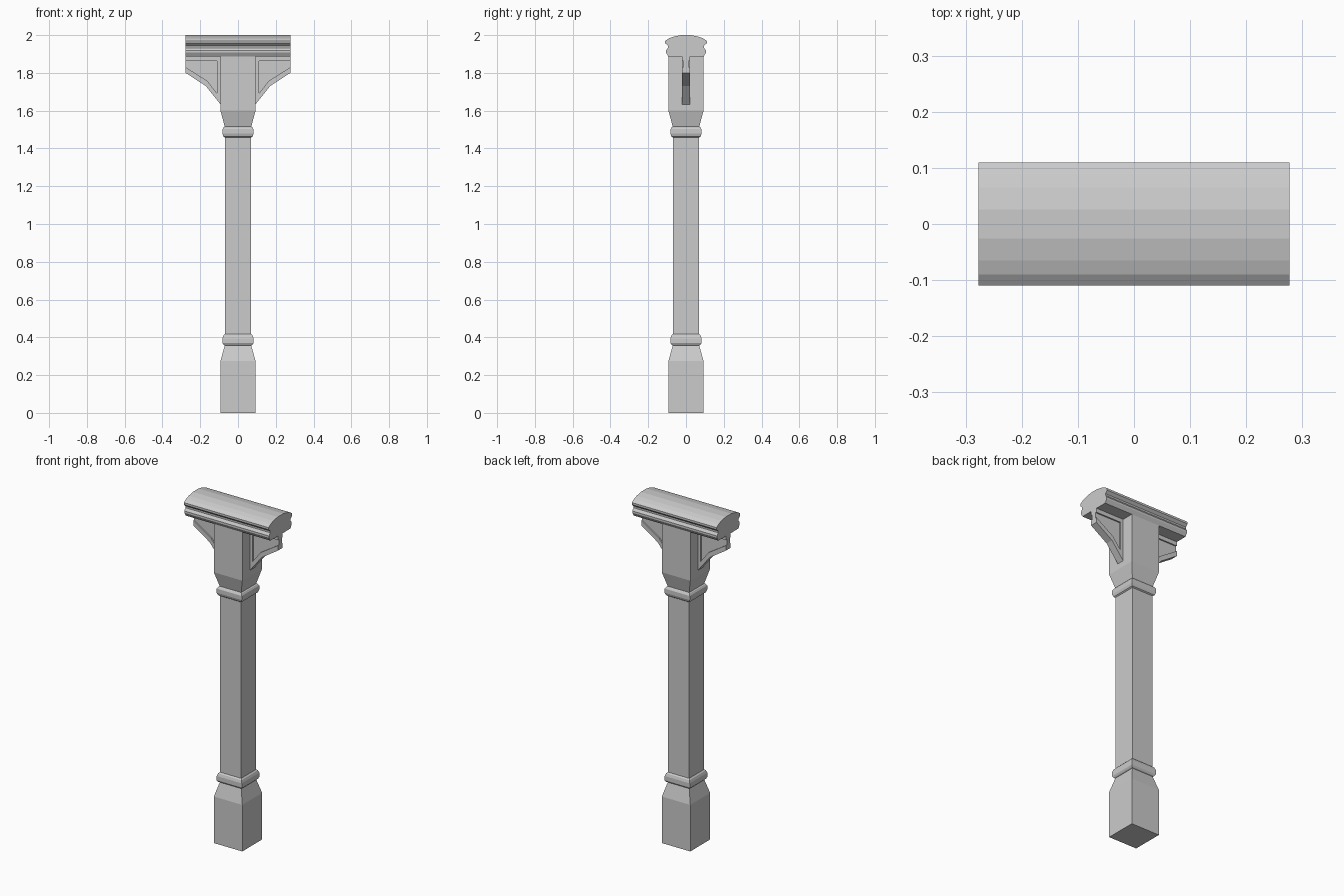
import bpy, bmesh

if "Cube" in bpy.data.objects:
    bpy.data.objects.remove(bpy.data.objects["Cube"])


def finish(name, bm):
    bmesh.ops.recalc_face_normals(bm, faces=bm.faces)
    me = bpy.data.meshes.new(name)
    bm.to_mesh(me)
    bm.free()
    ob = bpy.data.objects.new(name, me)
    bpy.context.collection.objects.link(ob)
    return ob


def square_turning(name, profile):
    """Stack square rings given as (half width, z)."""
    bm = bmesh.new()
    rings = [[bm.verts.new((sx * h, sy * h, z))
              for sx, sy in ((-1, -1), (1, -1), (1, 1), (-1, 1))]
             for h, z in profile]
    for a, b in zip(rings, rings[1:]):
        for i in range(4):
            j = (i + 1) % 4
            bm.faces.new((a[i], a[j], b[j], b[i]))
    bm.faces.new(rings[0])
    bm.faces.new(rings[-1])
    return finish(name, bm)


def prism(name, points, start, end):
    """Extrude a closed outline of 3D points from offset start to offset end."""
    bm = bmesh.new()
    a, b = [[bm.verts.new([p[k] + o[k] for k in range(3)]) for p in points]
            for o in (start, end)]
    n = len(points)
    for i in range(n):
        j = (i + 1) % n
        bm.faces.new((a[i], a[j], b[j], b[i]))
    bm.faces.new(a)
    bm.faces.new(b)
    return finish(name, bm)


# Square post: base block, collars, shaft and head block
square_turning("post", [
    (0.093, 0.0), (0.093, 0.275), (0.07, 0.357),
    (0.076, 0.36), (0.082, 0.37), (0.082, 0.395), (0.077, 0.41), (0.07, 0.417),
    (0.07, 1.458), (0.077, 1.463), (0.082, 1.478), (0.082, 1.502),
    (0.076, 1.512), (0.07, 1.515),
    (0.093, 1.60), (0.093, 1.89)])

# Moulded rail cap running along x
half = [(0.026, 2.0), (0.065, 1.992), (0.09, 1.983), (0.11, 1.969),
        (0.11, 1.957), (0.095, 1.943), (0.095, 1.933), (0.106, 1.918),
        (0.106, 1.907), (0.093, 1.886)]
outline = half + [(-y, z) for y, z in reversed(half)]
prism("rail_cap", [(0, y, z) for y, z in outline], (-0.277, 0, 0), (0.277, 0, 0))

# Brackets: a raised rim around a thinner web panel
full = [(0.09, 1.888), (0.277, 1.888), (0.277, 1.80), (0.17, 1.73), (0.09, 1.63)]
rim = [(0.09, 1.888), (0.277, 1.888), (0.277, 1.862), (0.11, 1.862),
       (0.11, 1.69), (0.162, 1.757), (0.277, 1.83), (0.277, 1.80),
       (0.17, 1.73), (0.09, 1.63)]
for side, s in (("right", 1), ("left", -1)):
    for part, shape, t in (("rim", rim, 0.022), ("web", full, 0.014)):
        prism(f"bracket_{part}_{side}", [(s * x, 0, z) for x, z in shape],
              (0, -t, 0), (0, t, 0))
